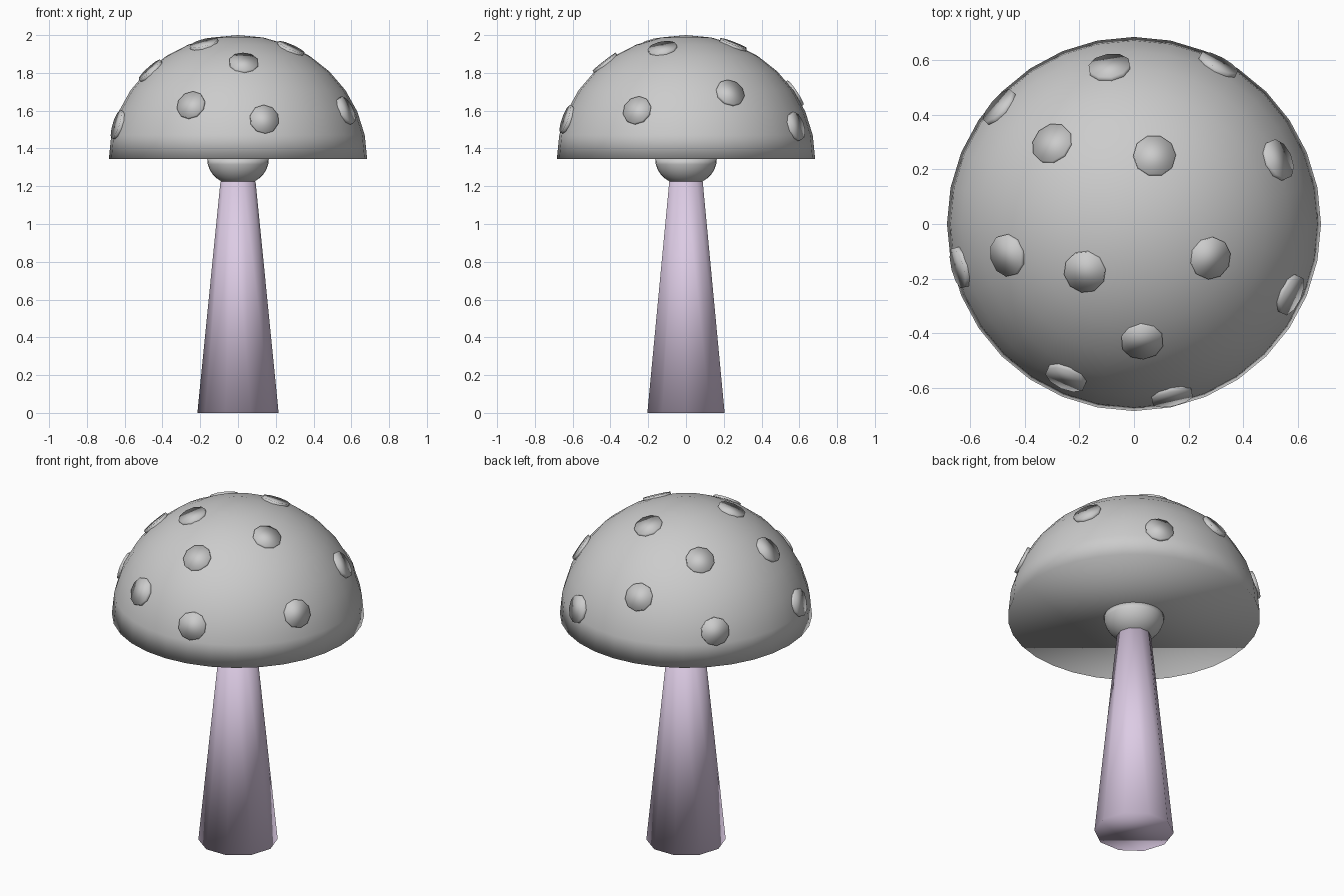
import bpy, bmesh, math
from mathutils import Vector, Matrix

if "Cube" in bpy.data.objects:
    bpy.data.objects.remove(bpy.data.objects["Cube"])

RIM_Z = 1.343          # height of the cap's flat underside
CAP_R, CAP_H = 0.684, 0.657


def add_object(name, bm, mat=None):
    bmesh.ops.recalc_face_normals(bm, faces=bm.faces)
    for f in bm.faces:
        f.smooth = True
    me = bpy.data.meshes.new(name)
    bm.to_mesh(me)
    bm.free()
    ob = bpy.data.objects.new(name, me)
    bpy.context.collection.objects.link(ob)
    if mat:
        me.materials.append(mat)
    return ob


def half_sphere(name, radius, height, keep_up):
    """Closed half ellipsoid sitting on (or hanging from) the rim plane."""
    bm = bmesh.new()
    bmesh.ops.create_uvsphere(bm, u_segments=32, v_segments=16, radius=1)
    bmesh.ops.bisect_plane(bm, geom=bm.verts[:] + bm.edges[:] + bm.faces[:],
                           dist=1e-5, plane_co=(0, 0, 0),
                           plane_no=(0, 0, 1 if keep_up else -1), clear_inner=True)
    bmesh.ops.holes_fill(bm, edges=[e for e in bm.edges if e.is_boundary], sides=0)
    bm.transform(Matrix.Translation((0, 0, RIM_Z)) @ Matrix.Diagonal((radius, radius, height, 1)))
    return add_object(name, bm)


# Stem: ten-sided tapered column
lilac = bpy.data.materials.new("lilac")
lilac.diffuse_color = (0.72, 0.60, 0.78, 1)
lilac.use_nodes = True
lilac.node_tree.nodes["Principled BSDF"].inputs["Base Color"].default_value = lilac.diffuse_color
bm = bmesh.new()
H = 1.225
bmesh.ops.create_cone(bm, cap_ends=True, segments=10, radius1=0.215, radius2=0.093, depth=H,
                      matrix=Matrix.Translation((0, 0, H / 2)) @ Matrix.Rotation(math.pi / 2, 4, 'Z'))
add_object("stem", bm, lilac)

# Cap dome and the small collar beneath it
half_sphere("cap", CAP_R, CAP_H, True)
half_sphere("collar", 0.163, 0.14, False)

# Spots: thin ten-sided discs lying on the dome, given by their x, y centres
SPOTS = [(-0.09, 0.575), (0.31, 0.585), (-0.495, 0.43), (-0.30, 0.295), (0.075, 0.25),
         (0.53, 0.235), (-0.64, -0.16), (-0.465, -0.115), (-0.18, -0.175), (0.28, -0.125),
         (0.575, -0.26), (0.03, -0.43), (-0.25, -0.565), (0.14, -0.635)]
THICK = 0.03
for i, (x, y) in enumerate(SPOTS, 1):
    z = CAP_H * math.sqrt(1 - (x * x + y * y) / (CAP_R + 0.003) ** 2)
    n = Vector((x / CAP_R ** 2, y / CAP_R ** 2, z / CAP_H ** 2)).normalized()
    centre = Vector((x, y, RIM_Z + z)) + n * (0.006 - THICK / 2)
    bm = bmesh.new()
    bmesh.ops.create_cone(bm, cap_ends=True, segments=10, radius1=0.078, radius2=0.078, depth=THICK,
                          matrix=Matrix.Translation(centre) @ n.to_track_quat('Z', 'Y').to_matrix().to_4x4())
    add_object(f"spot_{i:02d}", bm)
